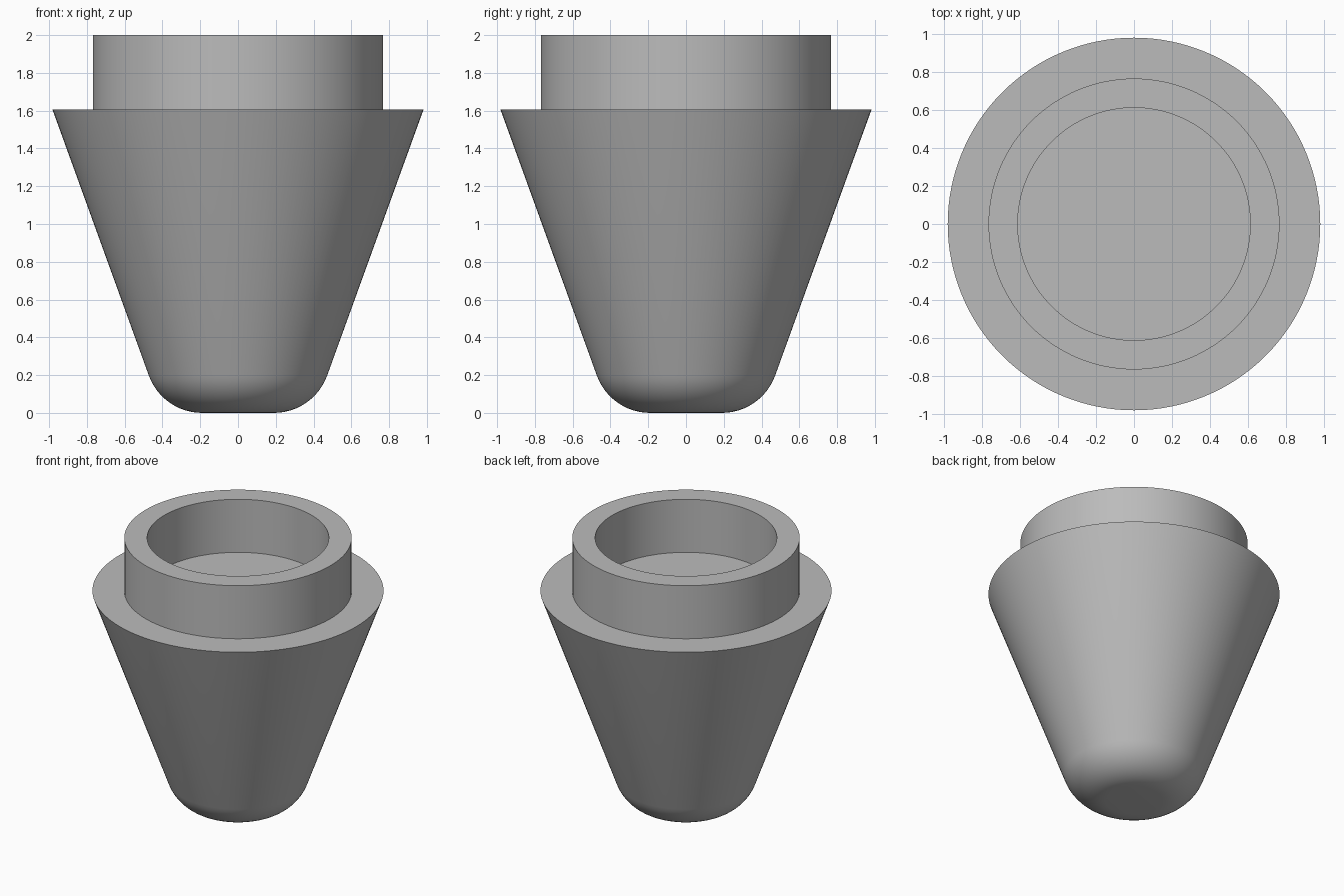
import bpy
import bmesh
import math
from mathutils import Matrix

cube = bpy.data.objects.get("Cube")
if cube:
    bpy.data.objects.remove(cube, do_unlink=True)

SEGMENTS = 128

# Single flat grey
grey = bpy.data.materials.new("plain_grey")
grey.use_nodes = True
colour = (0.5, 0.5, 0.5, 1)
grey.diffuse_color = colour
grey.node_tree.nodes["Principled BSDF"].inputs["Base Color"].default_value = colour

# Rounded foot: fillet between the flat base and the sloping wall
foot_radius, fillet = 0.19, 0.3
profile = []
for step in range(13):
    angle = math.radians(-90 + 70 * step / 12)
    profile.append((foot_radius + fillet * math.cos(angle),
                    fillet + fillet * math.sin(angle)))

# Sloping wall, shoulder, collar and recess
profile += [(0.982, 1.605), (0.767, 1.605), (0.767, 2.0),
            (0.613, 2.0), (0.613, 1.605)]

# Revolve the profile into rings, cap the base and the recess floor
bm = bmesh.new()
rings = []
for radius, height in profile:
    ring = bmesh.ops.create_circle(bm, segments=SEGMENTS, radius=radius,
                                   matrix=Matrix.Translation((0, 0, height)))
    rings.append(ring["verts"])
for low, high in zip(rings, rings[1:]):
    for i in range(SEGMENTS):
        j = (i + 1) % SEGMENTS
        bm.faces.new((low[i], low[j], high[j], high[i]))
bm.faces.new(rings[0])
bm.faces.new(rings[-1])
bmesh.ops.recalc_face_normals(bm, faces=bm.faces)

mesh = bpy.data.meshes.new("tapered_plug")
bm.to_mesh(mesh)
bm.free()
mesh.materials.append(grey)
plug = bpy.data.objects.new("tapered_plug", mesh)
bpy.context.collection.objects.link(plug)

# Smooth walls, crisp rims
bpy.ops.object.select_all(action="DESELECT")
plug.select_set(True)
bpy.context.view_layer.objects.active = plug
bpy.ops.object.shade_smooth_by_angle(angle=math.radians(30))
